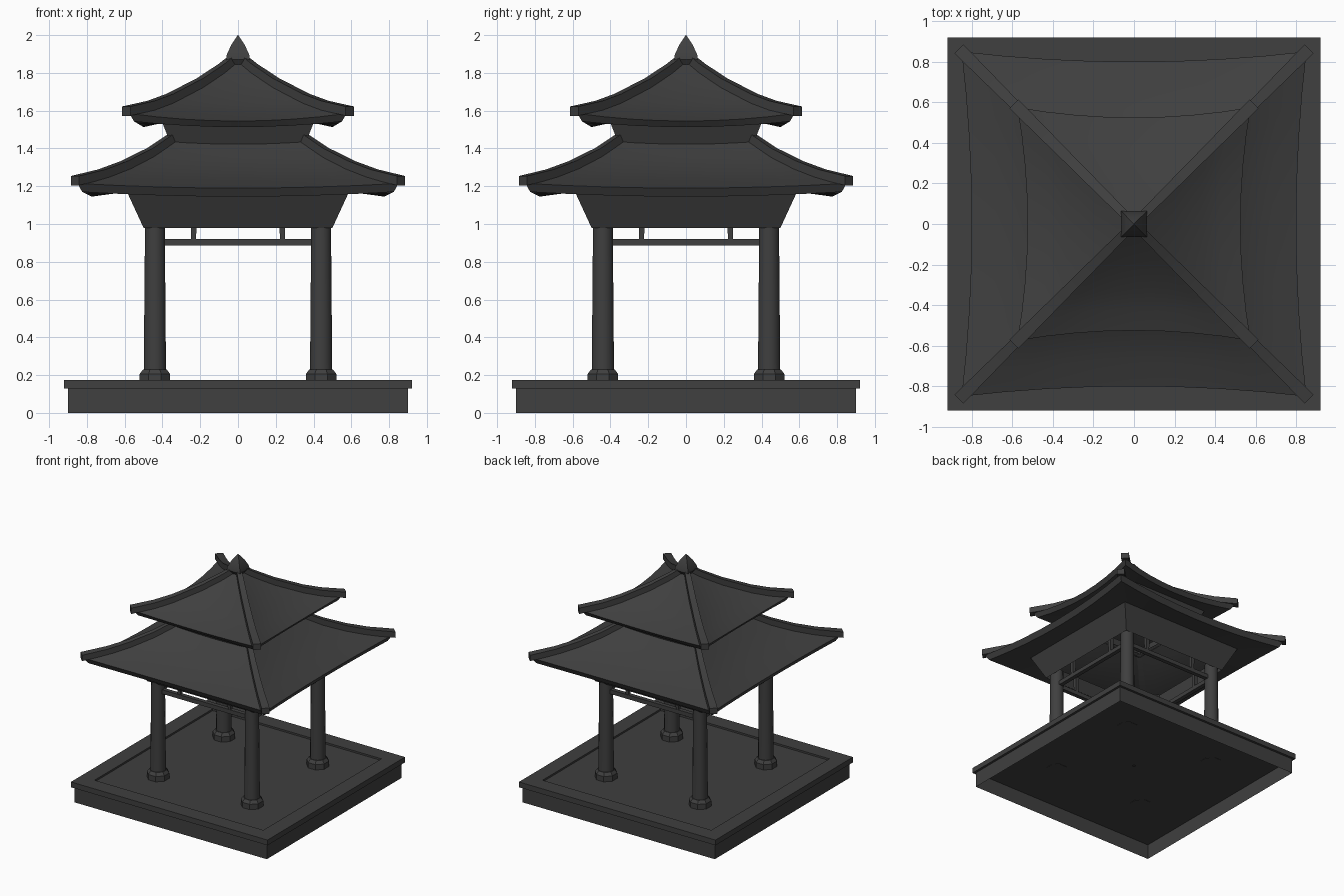
import bpy, bmesh
from math import pi
from mathutils import Matrix, Vector

default = bpy.data.objects.get("Cube")
if default:
    bpy.data.objects.remove(default, do_unlink=True)

stone = bpy.data.materials.new("dark_grey")
stone.use_nodes = True
colour = (0.05, 0.05, 0.05, 1)
stone.diffuse_color = colour
stone.node_tree.nodes["Principled BSDF"].inputs["Base Color"].default_value = colour


def finish(name, bm, angle=0.5):
    mesh = bpy.data.meshes.new(name)
    bm.to_mesh(mesh)
    bm.free()
    mesh.materials.append(stone)
    obj = bpy.data.objects.new(name, mesh)
    bpy.context.collection.objects.link(obj)
    bpy.ops.object.select_all(action='DESELECT')
    obj.select_set(True)
    bpy.context.view_layer.objects.active = obj
    bpy.ops.object.shade_smooth_by_angle(angle=angle)
    return obj


def square_shell(name, rings, steps=1, cap_top=False):
    """Skin square rings (half width, z, inward sag, downward sag)."""
    bm = bmesh.new()
    loops = []
    for half, z, *sag in rings:
        pull, drop = sag or (0, 0)
        loop = []
        for side in range(4):
            turn = Matrix.Rotation(side * pi / 2, 3, 'Z')
            for i in range(steps):
                u = 2 * i / steps - 1
                bow = 1 - u * u
                point = Vector((half - pull * bow, u * half, z - drop * bow))
                loop.append(bm.verts.new(turn @ point))
        loops.append(loop)
    for low, high in zip(loops, loops[1:]):
        n = len(low)
        for i in range(n):
            j = (i + 1) % n
            bm.faces.new((low[i], low[j], high[j], high[i]))
    if cap_top:
        bm.faces.new(loops[-1])
    return finish(name, bm)


def hip_ridges(name, path):
    """Four box-section ridges running down the roof diagonals."""
    bm = bmesh.new()
    for k in range(4):
        turn = Matrix.Rotation(k * pi / 2, 3, 'Z')
        sections = []
        for i, (d, z) in enumerate(path):
            w = 0.022 - 0.008 * i / (len(path) - 1)
            corners = ((w, -0.012), (w, 0.037), (-w, 0.037), (-w, -0.012))
            sections.append([bm.verts.new(turn @ Vector((d + s, d - s, z + h)))
                             for s, h in corners])
        for a, b in zip(sections, sections[1:]):
            for i in range(4):
                j = (i + 1) % 4
                bm.faces.new((a[i], a[j], b[j], b[i]))
        bm.faces.new(sections[0])
        bm.faces.new(sections[-1])
    bmesh.ops.recalc_face_normals(bm, faces=bm.faces)
    return finish(name, bm)


def tapered(bm, x, y, z0, z1, r0, r1, sides):
    place = Matrix.Translation((x, y, (z0 + z1) / 2))
    place = place @ Matrix.Rotation(pi / sides, 4, 'Z')
    bmesh.ops.create_cone(bm, cap_ends=True, segments=sides, radius1=r0,
                          radius2=r1, depth=z1 - z0, matrix=place)


# Plinth: hollow wall, overhanging slab and shallow sunken floor
square_shell("plinth_wall", [(0.9, 0), (0.9, 0.13)])
square_shell("plinth_slab", [(0.9, 0.13), (0.92, 0.13), (0.92, 0.175),
                             (0.79, 0.175), (0.79, 0.16)], cap_top=True)
square_shell("plinth_underside", [(0.01, 0.13), (0.9, 0.13)])

# Columns with octagonal footings
post = 0.44
for name_y, sy in (("front", -1), ("back", 1)):
    for name_x, sx in (("left", 1), ("right", -1)):
        bm = bmesh.new()
        x, y = sx * post, sy * post
        tapered(bm, x, y, 0.128, 0.205, 0.088, 0.088, 8)
        tapered(bm, x, y, 0.205, 0.23, 0.088, 0.068, 8)
        tapered(bm, x, y, 0.22, 1.03, 0.06, 0.053, 16)
        finish(f"{name_y}_{name_x}_column", bm)

# Tie beams with two short struts on every side
for k, side in enumerate(("front", "left", "back", "right")):
    bm = bmesh.new()
    bar = Matrix.Translation((0, -post, 0.903)) @ Matrix.Diagonal((0.8, 0.035, 0.035, 1))
    bmesh.ops.create_cube(bm, size=1, matrix=bar)
    for x in (-0.235, 0.235):
        tapered(bm, x, -post, 0.91, 1.05, 0.018, 0.024, 4)
    bmesh.ops.rotate(bm, verts=bm.verts, matrix=Matrix.Rotation(k * pi / 2, 3, 'Z'))
    finish(f"{side}_tie_beam", bm)

# Flared skirt under the lower roof
square_shell("flared_skirt", [(0.5, 0.98), (0.59, 1.175)])

# Lower roof: underside, slanted rim, then the curved slope
lower = [(0.85, 1.215, 0.05, 0.025), (0.72, 1.252, 0.04, 0.022),
         (0.6, 1.297, 0.03, 0.02), (0.465, 1.365, 0.015, 0.017),
         (0.34, 1.45, 0, 0.015)]
square_shell("lower_roof", [(0.59, 1.17), (0.825, 1.17, 0.05, 0.025)] + lower, 8)
hip_ridges("lower_roof_ridges", [(0.863, 1.217)] + [r[:2] for r in lower[1:]])

# Neck between the roofs
square_shell("neck", [(0.355, 1.42), (0.402, 1.54)])

# Upper roof
upper = [(0.575, 1.585, 0.05, 0.04), (0.46, 1.615, 0.04, 0.03),
         (0.36, 1.652, 0.03, 0.02), (0.2, 1.735, 0.01, 0.01),
         (0.085, 1.812, 0, 0), (0.02, 1.865, 0, 0)]
square_shell("upper_roof", [(0.4, 1.535), (0.55, 1.543, 0.05, 0.03)] + upper, 8,
             cap_top=True)
hip_ridges("upper_roof_ridges", [(0.592, 1.585)] + [r[:2] for r in upper[1:]])

# Pointed four-sided finial
square_shell("finial", [(0.045, 1.845), (0.063, 1.872), (0.06, 1.895),
                        (0.035, 1.95), (0.001, 2.0)], cap_top=True)
